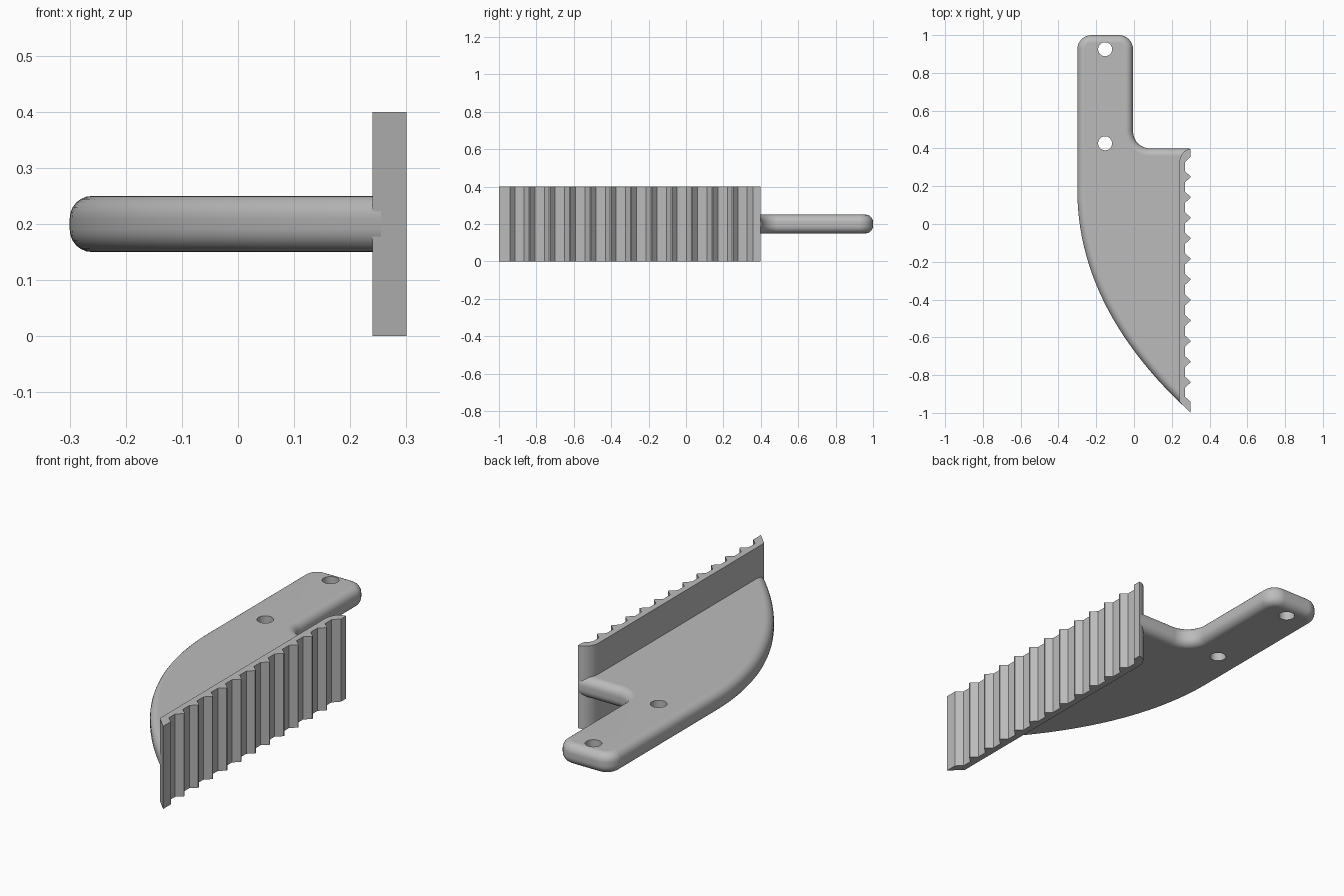
import bpy
import bmesh
from math import cos, sin, pi, radians

if "Cube" in bpy.data.objects:
    bpy.data.objects.remove(bpy.data.objects["Cube"])

grey = bpy.data.materials.new("plain grey")
grey.use_nodes = True
colour = (0.5, 0.5, 0.5, 1)
grey.diffuse_color = colour
grey.node_tree.nodes["Principled BSDF"].inputs["Base Color"].default_value = colour


def arc(cx, cy, r, start, end, steps=8):
    angles = [radians(start + (end - start) * i / steps) for i in range(steps + 1)]
    return [(cx + r * cos(a), cy + r * sin(a)) for a in angles]


def prism(name, outline, z0, z1, round_to=None, radius=0.04):
    """Extrude an outline upwards; round the rims left of x = round_to."""
    bm = bmesh.new()
    face = bm.faces.new([bm.verts.new((x, y, z0)) for x, y in outline])
    top = bmesh.ops.extrude_face_region(bm, geom=[face])["geom"]
    for v in top:
        if isinstance(v, bmesh.types.BMVert):
            v.co.z = z1
    bmesh.ops.recalc_face_normals(bm, faces=bm.faces[:])
    if round_to is not None:
        rims = [e for e in bm.edges
                if abs(e.verts[0].co.z - e.verts[1].co.z) < 0.001
                and min(v.co.x for v in e.verts) < round_to]
        bmesh.ops.bevel(bm, geom=rims, offset=radius, segments=6,
                        profile=0.5, affect='EDGES')
    mesh = bpy.data.meshes.new(name)
    bm.to_mesh(mesh)
    bm.free()
    mesh.materials.append(grey)
    obj = bpy.data.objects.new(name, mesh)
    bpy.context.collection.objects.link(obj)
    return obj


def activate(obj):
    bpy.ops.object.select_all(action='DESELECT')
    obj.select_set(True)
    bpy.context.view_layer.objects.active = obj


# Handle and curved body in one rounded plate
outline = arc(-0.08, 0.925, 0.075, 90, 0)[::-1]
outline += arc(-0.225, 0.925, 0.075, 90, 180)
for i in range(25):
    t = 0.962 * i / 24
    outline.append((-0.3 + 0.6 * t * t,
                    0.18 * (1 - t) ** 2 - 0.9 * t * (1 - t) - t * t))
outline += [(0.255, 0.3), (0.268, 0.355), (0.295, 0.4)]
outline += arc(0.085, 0.49, 0.09, 270, 180)
plate = prism("handle_plate", outline, 0.15, 0.25, round_to=0.25)

# Two hanging holes through the handle
for y in (0.925, 0.427):
    cutter = prism("hole_cutter", arc(-0.153, y, 0.037, 0, 360, 32)[:-1], 0, 0.4)
    cutter.hide_render = True
    hole = plate.modifiers.new("hole", 'BOOLEAN')
    hole.operation = 'DIFFERENCE'
    hole.solver = 'EXACT'
    hole.object = cutter
    activate(plate)
    bpy.ops.object.modifier_apply(modifier=hole.name)
    bpy.data.objects.remove(cutter)

# Upright toothed edge strip: teeth on the outside, flat inside
teeth = [(0.3, -1.0), (0.3, -0.942), (0.27, -0.914)]
for k in range(11):
    y = -0.837 + 0.1087 * k
    teeth += [(0.27, y - 0.029), (0.299, y - 0.003),
              (0.299, y + 0.003), (0.27, y + 0.029)]
teeth += [(0.27, 0.327), (0.3, 0.358), (0.3, 0.397)]
inside = [(0.3 - 0.06 * sin(a), 0.322 + 0.075 * cos(a))
          for a in (pi / 2 * i / 8 for i in range(1, 9))]
strip = prism("toothed_edge", teeth + inside + [(0.24, -0.94)], 0, 0.4)

for obj in (plate, strip):
    activate(obj)
    bpy.ops.object.shade_smooth_by_angle(angle=radians(30))
    weighted = obj.modifiers.new("clean shading", 'WEIGHTED_NORMAL')
    weighted.keep_sharp = True
